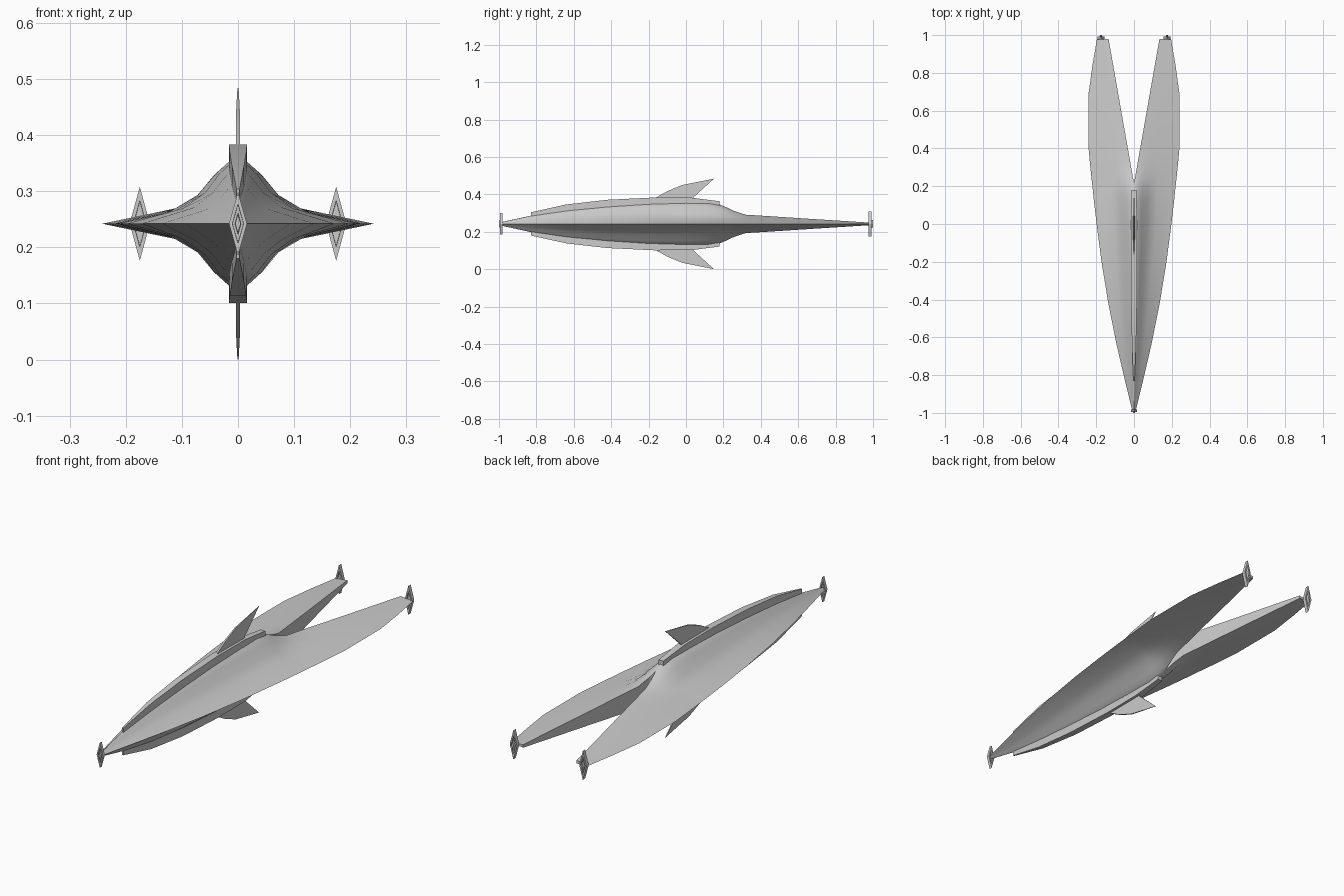
import bpy, bmesh, math

if "Cube" in bpy.data.objects:
    bpy.data.objects.remove(bpy.data.objects["Cube"])

ZC = 0.242  # height of the symmetry plane


def finish(name, bm, angle=30):
    bmesh.ops.recalc_face_normals(bm, faces=bm.faces)
    me = bpy.data.meshes.new(name)
    bm.to_mesh(me)
    bm.free()
    ob = bpy.data.objects.new(name, me)
    bpy.context.collection.objects.link(ob)
    bpy.ops.object.select_all(action='DESELECT')
    ob.select_set(True)
    bpy.context.view_layer.objects.active = ob
    bpy.ops.object.shade_smooth_by_angle(angle=math.radians(angle))
    return ob


def loft(name, rings, angle=30, skip=None):
    """Skin closed rings and cap both ends; skip(i, j) leaves a quad open."""
    bm = bmesh.new()
    vs = [[bm.verts.new(p) for p in r] for r in rings]
    n = len(rings[0])
    for i in range(len(vs) - 1):
        for j in range(n):
            if skip and skip(i, j):
                continue
            k = (j + 1) % n
            bm.faces.new((vs[i][j], vs[i][k], vs[i + 1][k], vs[i + 1][j]))
    bm.faces.new(vs[0])
    bm.faces.new(vs[-1])
    return finish(name, bm, angle)


# Hull with forked tail: y, outer x, half height, flare of the cross-section
NOTCH = 0.215
stations = [(-0.985, 0.010, 0.010, 0), (-0.82, 0.050, 0.046, 0.2),
            (-0.64, 0.092, 0.079, 0.4), (-0.42, 0.136, 0.102, 0.6),
            (-0.2, 0.172, 0.115, 0.8), (0.0, 0.198, 0.119, 1),
            (0.12, 0.212, 0.116, 1), (0.18, 0.218, 0.104, 1),
            (NOTCH, 0.222, 0.089, 0.9), (0.26, 0.227, 0.068, 0.6),
            (0.32, 0.233, 0.049, 0.15), (0.42, 0.242, 0.043, 0),
            (0.68, 0.242, 0.026, 0), (0.84, 0.220, 0.016, 0),
            (0.98, 0.196, 0.007, 0)]
flare = [(0, 1), (0.08, 0.93), (0.2, 0.75), (0.34, 0.44), (0.57, 0.19), (1, 0)]
rings = []
for y, xo, h, k in stations:
    xi = max(0, (y - NOTCH) * 0.176)
    half = [(xi + (xo - xi) * t, h * (k * f + (1 - k) * (1 - t))) for t, f in flare]
    rings.append([(x, y, ZC + z) for x, z in half] +
                 [(x, y, ZC - z) for x, z in half[-2::-1]])
last = len(rings[0]) - 1
notch_row = [s[0] for s in stations].index(NOTCH)
hull = loft("hull", rings, 35, lambda i, j: j == last and i < notch_row)
mirror = hull.modifiers.new("Mirror", 'MIRROR')
mirror.merge_threshold = 0.0005

# Raised spines and swept fins, above and below
spine = [(-0.83, 0.003, 0.030, 0.062), (-0.64, 0.011, 0.06, 0.104),
         (-0.42, 0.015, 0.08, 0.129), (-0.17, 0.016, 0.09, 0.141),
         (0.03, 0.016, 0.09, 0.140), (0.18, 0.012, 0.08, 0.121)]
fin = [(-0.19, 0.03, 0.13, 0.004), (-0.03, 0.05, 0.201, 0.003),
       (0.15, 0.155, 0.242, 0.001)]
for side, s in (("upper", 1), ("lower", -1)):
    loft(side + "_spine", [[(-w, y, ZC + s * a), (w, y, ZC + s * a),
                            (w, y, ZC + s * b), (-w, y, ZC + s * b)]
                           for y, w, a, b in spine])
    # Fin outline, thick at the root and thin at the tip
    outline = [(-0.18, 0.13, 0.004), (-0.10, 0.175, 0.004), (-0.02, 0.208, 0.003),
               (0.15, 0.242, 0.001), (0.04, 0.142, 0.004), (0.03, 0.12, 0.004)]
    loft(side + "_fin", [[(e * w, y, ZC + s * z) for y, z, w in outline]
                         for e in (-1, 1)])


# Diamond end plates with a recessed face and a small core
def diamond(name, x, y0, y1, w, h, core_y):
    def ring(y, f):
        return [(x + w * f, y, ZC), (x, y, ZC + h * f),
                (x - w * f, y, ZC), (x, y, ZC - h * f)]
    mid = (y0 + y1) / 2
    loft(name, [ring(mid, 0.6), ring(y0, 0.62), ring(y0, 1),
                ring(y1, 1), ring(y1, 0.62), ring(mid, 0.6)], 20)
    loft(name + "_core", [ring(mid, 0.35), ring(core_y, 0.3)], 20)


diamond("nose_plate", 0, -0.995, -0.981, 0.016, 0.057, -1.0)
for side, s in (("left", -1), ("right", 1)):
    diamond(side + "_tail_plate", s * 0.175, 0.976, 0.993, 0.018, 0.066, 1.0)
